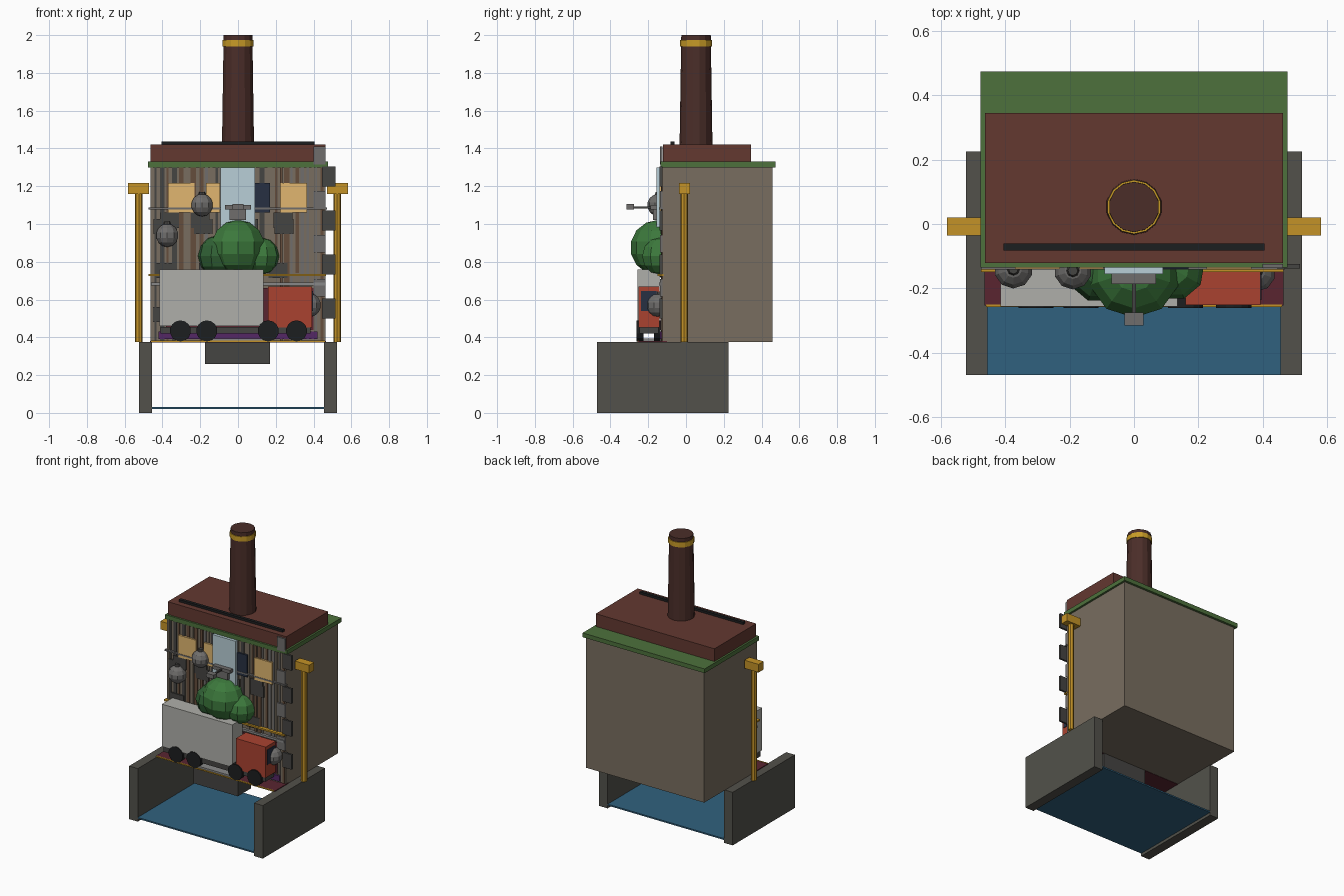
import bpy, math, random

if "Cube" in bpy.data.objects:
    bpy.data.objects.remove(bpy.data.objects["Cube"])

random.seed(4)
mats = {}
COL = dict(
    tan=(.19, .155, .115), maroon=(.10, .018, .03), roof=(.125, .04, .03), green=(.075, .165, .045),
    chimney=(.07, .027, .022), gold=(.58, .33, .02), brass=(.55, .29, .02), stone=(.085, .083, .07),
    dark=(.06, .058, .055), water=(.03, .12, .21), black=(.012, .013, .014), leaf=(.045, .19, .045),
    leaf_dark=(.03, .12, .035), trailer=(.43, .43, .40), red=(.40, .055, .03), glow=(.75, .47, .16),
    sky=(.48, .62, .68), navy=(.02, .03, .055), lamp=(.16, .155, .15), brown=(.13, .075, .045),
    purple=(.09, .02, .13), grey=(.25, .25, .25))


def paint(ob, name, col):
    ob.name = name
    if col not in mats:
        mats[col] = bpy.data.materials.new(col)
        mats[col].diffuse_color = (*COL[col], 1)
    ob.data.materials.append(mats[col])
    return ob


def box(name, x0, x1, y0, y1, z0, z1, col):
    bpy.ops.mesh.primitive_cube_add(size=1, location=((x0 + x1) / 2, (y0 + y1) / 2, (z0 + z1) / 2))
    ob = bpy.context.object
    ob.scale = (x1 - x0, y1 - y0, z1 - z0)
    return paint(ob, name, col)


def cone(name, r0, r1, h, loc, col, n=14, rot=(0, 0, 0)):
    bpy.ops.mesh.primitive_cone_add(vertices=n, radius1=r0, radius2=r1, depth=h, location=loc, rotation=rot)
    return paint(bpy.context.object, name, col)


def ball(name, r, loc, col, seg=10, rings=7, scale=(1, 1, 1)):
    bpy.ops.mesh.primitive_uv_sphere_add(segments=seg, ring_count=rings, radius=r, location=loc)
    bpy.context.object.scale = scale
    return paint(bpy.context.object, name, col)


# Canal: side walls, water, landing block
for s in (-1, 1):
    a, b = sorted((s * .455, s * .523))
    box("canal_wall", a, b, -.47, .225, 0, .375, "stone")
box("water", -.455, .455, -.47, .225, .02, .03, "water")
box("landing_block", -.175, .17, -.245, -.10, .26, .378, "dark")
box("landing_slab", -.15, .17, -.252, -.12, .381, .395, "grey")

# Quay floor with gold edge
box("quay_floor", -.465, .465, -.253, -.10, .373, .38, "maroon")
box("quay_edge", -.46, .46, -.258, -.25, .374, .382, "brass")

# Building mass, cornice, roof
box("building_body", -.463, .463, -.125, .458, .375, 1.30, "tan")
box("cornice", -.477, .477, -.135, .474, 1.30, 1.33, "green")
box("roof_block", -.464, .464, -.122, .345, 1.33, 1.42, "roof")
box("roof_ridge", -.405, .405, -.082, -.06, 1.42, 1.436, "black")

# Chimney
cone("chimney", .087, .078, .58, (0, .053, 1.71), "chimney")
cone("chimney_band", .084, .084, .035, (0, .053, 1.957), "gold")

# Corner posts with bracket caps
for s in (-1, 1):
    cone("gold_post", .02, .02, .79, (s * .525, -.01, .77), "brass", 8)
    a, b = sorted((s * .47, s * .582))
    box("post_cap", a, b, -.036, .02, 1.16, 1.217, "brass")

# Facade: thin vertical battens and stone blocks
x = -.462
while x < .445:
    w = random.uniform(.008, .028)
    z0 = random.choice((.38, .38, .74))
    box("facade_batten", x, x + w, -random.uniform(.128, .133), -.12, z0, 1.298,
        random.choice(("brown", "lamp", "dark", "tan", "brown")))
    x += w + random.uniform(.006, .022)
for row in range(4):
    z = .50 + row * .233
    box("corner_quoin", .445, .516, -.139, -.125, z, z + .105, "dark")
    box("corner_quoin_short", .40, .463, -.137, -.125, z + .117, z + .21, "lamp")
    for k in range(4):
        x = -.44 + k * .21 + random.uniform(-.03, .03)
        zz = min(z, 1.0)
        box("facade_block", x, x + .1, -.136, -.125, zz - .02, zz + .06, "dark")

# Ledges
box("upper_rail", -.475, .47, -.142, -.12, 1.077, 1.087, "lamp")
box("gold_ledge", -.475, .465, -.15, -.12, .725, .736, "brass")
box("lower_rail", -.46, .46, -.144, -.12, .675, .69, "grey")

# Windows and tall pale panel
for a, b, c in ((-.37, -.23, "glow"), (-.17, -.095, "glow"), (.085, .17, "navy"), (.225, .365, "glow")):
    box("window", a, b, -.14, -.12, 1.06, 1.216, c)
box("pale_panel", -.092, .09, -.155, -.12, .86, 1.30, "sky")

# Low shop front behind the lorry
box("shop_base", -.42, .42, -.138, -.12, .39, .43, "purple")
box("shop_window", -.38, .40, -.136, -.12, .44, .66, "maroon")

# Lanterns
for lx, ly, lz, r in ((-.19, -.145, 1.10, .06), (-.375, -.14, .94, .062), (.38, -.15, .57, .062)):
    ball("lantern", r, (lx, ly, lz), "lamp")
    cone("lantern_cap", .022, .015, .02, (lx, ly, lz + r), "dark", 8)

# Projecting lamp over the bush
box("lamp_neck", -.045, .042, -.175, -.12, 1.02, 1.076, "lamp")
box("lamp_bracket", -.07, .068, -.187, -.12, 1.076, 1.10, "lamp")
arm = box("lamp_arm", -.006, .006, -.29, -.15, 1.083, 1.092, "dark")
box("lamp_head", -.03, .03, -.315, -.275, 1.077, 1.105, "lamp")

# Faceted bush
ball("bush_main", .15, (0, -.145, .875), "leaf", 10, 7, (1, 1, .98))
ball("bush_left", .11, (-.105, -.135, .83), "leaf_dark", 9, 6)
ball("bush_right", .098, (.122, -.14, .83), "leaf", 9, 6)

# Lorry: trailer, cab, chassis, wheels
box("trailer", -.415, .135, -.257, -.14, .46, .76, "trailer")
box("cab", .16, .393, -.252, -.14, .452, .67, "red")
box("windscreen", .385, .397, -.237, -.155, .54, .645, "navy")
box("chassis", -.41, .385, -.245, -.145, .42, .456, "dark")
for wx in (-.305, -.165, .16, .31):
    for wy in (-.243, -.152):
        cone("wheel", .056, .056, .036, (wx, wy, .434), "black", 14, (math.pi / 2, 0, 0))

for m in bpy.data.materials:
    if m.users and not m.is_grease_pencil:
        m.use_nodes = True
        m.node_tree.nodes["Principled BSDF"].inputs["Base Color"].default_value = m.diffuse_color
